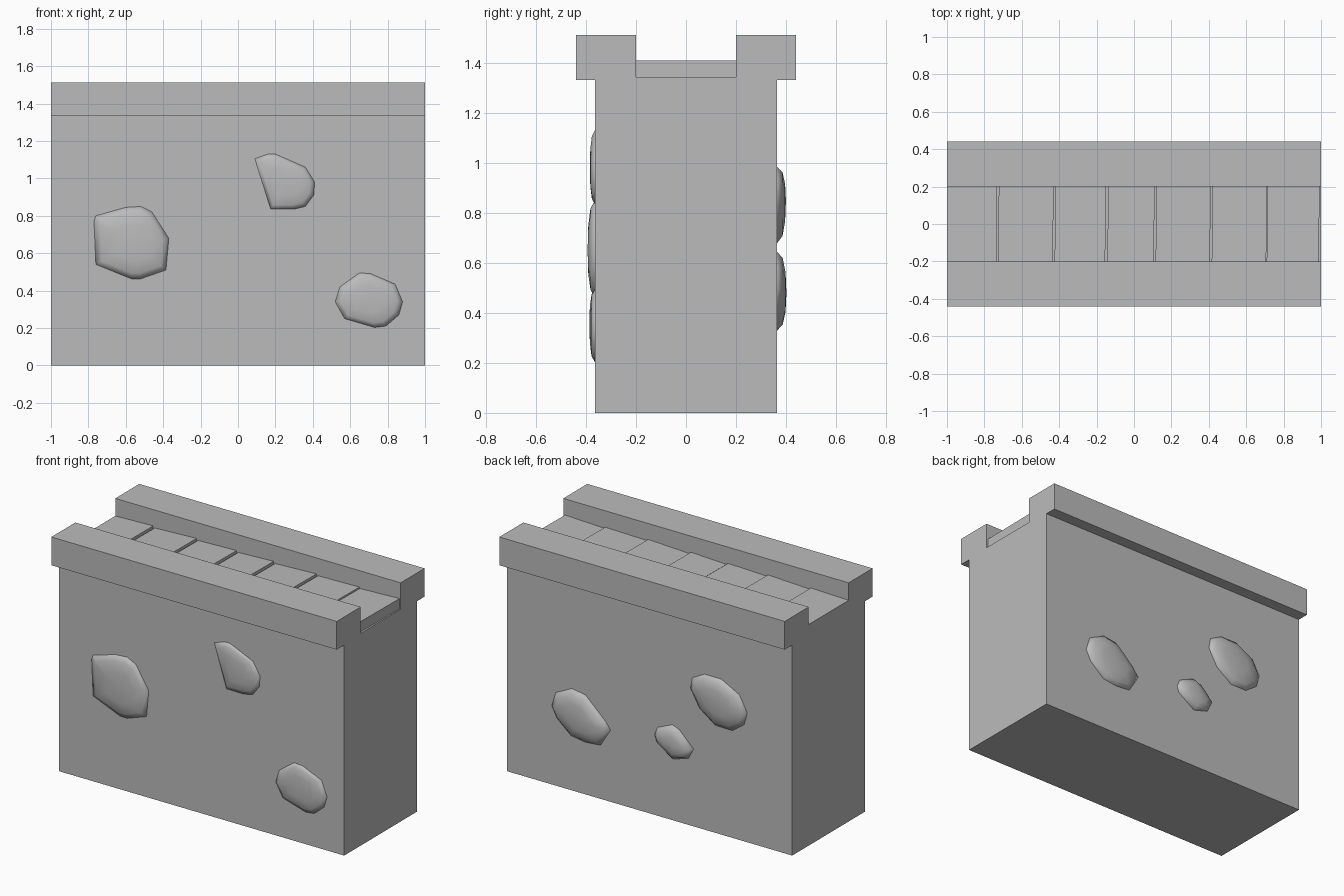
import bpy, bmesh, math
from mathutils import Vector

grey = bpy.data.materials.new("stone_grey")
grey.diffuse_color = (0.5, 0.5, 0.5, 1)


def make_object(name, bm):
    bmesh.ops.recalc_face_normals(bm, faces=bm.faces)
    mesh = bpy.data.meshes.new(name)
    bm.to_mesh(mesh)
    bm.free()
    mesh.materials.append(grey)
    obj = bpy.data.objects.new(name, mesh)
    bpy.context.collection.objects.link(obj)
    return obj


def box(name, x0, x1, y0, y1, z0, z1, tilt=0.0, skew=0.0):
    """Box whose top can tilt along x and whose ends can skew along y."""
    bm = bmesh.new()
    bmesh.ops.create_cube(bm, size=1)
    for v in bm.verts:
        a, b, c = v.co
        v.co = ((x0 + x1) / 2 + a * (x1 - x0) + b * skew,
                (y0 + y1) / 2 + b * (y1 - y0),
                (z0 + z1) / 2 + c * (z1 - z0) + (a * tilt if c > 0 else 0))
    return make_object(name, bm)


def stone(name, outline, side, depth, peak):
    """Faceted stone bulging out of the wall: rim, raised ring and crown."""
    bm = bmesh.new()
    wall = 0.365
    rings = []
    for scale, d in ((1.0, -0.02), (1.0, 0.0), (0.84, depth * 0.6), (0.5, depth * 0.9)):
        rings.append([bm.verts.new((peak[0] + (x - peak[0]) * scale, side * (wall + d),
                                    peak[1] + (z - peak[1]) * scale)) for x, z in outline])
    n = len(outline)
    for low, high in zip(rings, rings[1:]):
        for i in range(n):
            j = (i + 1) % n
            bm.faces.new((low[i], low[j], high[j], high[i]))
    crown = bm.verts.new((peak[0], side * (wall + depth), peak[1]))
    for i in range(n):
        bm.faces.new((rings[-1][i], rings[-1][(i + 1) % n], crown))
    bm.faces.new(rings[0])
    obj = make_object(name, bm)
    for p in obj.data.polygons:
        p.use_smooth = True


# Main wall block
box("wall", -1, 1, -0.365, 0.365, 0, 1.345)

# Overhanging parapets along both edges
for name, s in (("front_parapet", -1), ("back_parapet", 1)):
    y0, y1 = sorted((s * 0.20, s * 0.44))
    box(name, -1, 1, y0, y1, 1.333, 1.512)

# Walkway slabs with slightly uneven seams
slabs = [(-1.0, -0.735, 1.405, 0.008), (-0.725, -0.432, 1.405, 0.012),
         (-0.422, -0.152, 1.405, 0.008), (-0.140, 0.108, 1.405, 0.010),
         (0.118, 0.408, 1.405, 0.012), (0.418, 0.709, 1.405, 0.006),
         (0.712, 0.990, 1.405, 0.010)]
for i, (x0, x1, top, tilt) in enumerate(slabs):
    box(f"walkway_slab_{i + 1}", x0, x1, -0.2, 0.2, 1.345, top, tilt, 0.005 if i else 0)

# Stones on the front face
stone("front_stone_left", [(-0.77, 0.77), (-0.76, 0.80), (-0.60, 0.845), (-0.52, 0.85), (-0.46, 0.82),
      (-0.37, 0.68), (-0.385, 0.51), (-0.52, 0.463), (-0.57, 0.463), (-0.76, 0.54)], -1, 0.029, (-0.56, 0.65))
stone("front_stone_top", [(0.09, 1.105), (0.16, 1.13), (0.20, 1.13), (0.36, 1.06), (0.41, 0.98), (0.405, 0.91),
      (0.36, 0.85), (0.30, 0.835), (0.175, 0.835)], -1, 0.02, (0.25, 0.98))
stone("front_stone_right", [(0.52, 0.34), (0.545, 0.42), (0.65, 0.495), (0.71, 0.49), (0.84, 0.435), (0.88, 0.34),
      (0.86, 0.27), (0.79, 0.21), (0.73, 0.203), (0.57, 0.25)], -1, 0.022, (0.69, 0.36))

# Stones on the back face
stone("back_stone_left", [(0.685, 0.50), (0.657, 0.59), (0.545, 0.645), (0.448, 0.63), (0.308, 0.50), (0.273, 0.455),
      (0.343, 0.34), (0.448, 0.33), (0.55, 0.345), (0.65, 0.43)], 1, 0.037, (0.47, 0.48))
stone("back_stone_middle", [(-0.035, 0.51), (-0.056, 0.56), (-0.16, 0.605), (-0.21, 0.585), (-0.308, 0.49),
      (-0.273, 0.42), (-0.168, 0.39), (-0.049, 0.47)], 1, 0.036, (-0.19, 0.48))
stone("back_stone_right", [(-0.287, 0.87), (-0.30, 0.94), (-0.385, 0.985), (-0.503, 0.985), (-0.63, 0.92), (-0.685, 0.82),
      (-0.664, 0.74), (-0.58, 0.68), (-0.462, 0.68), (-0.35, 0.76)], 1, 0.035, (-0.48, 0.85))
